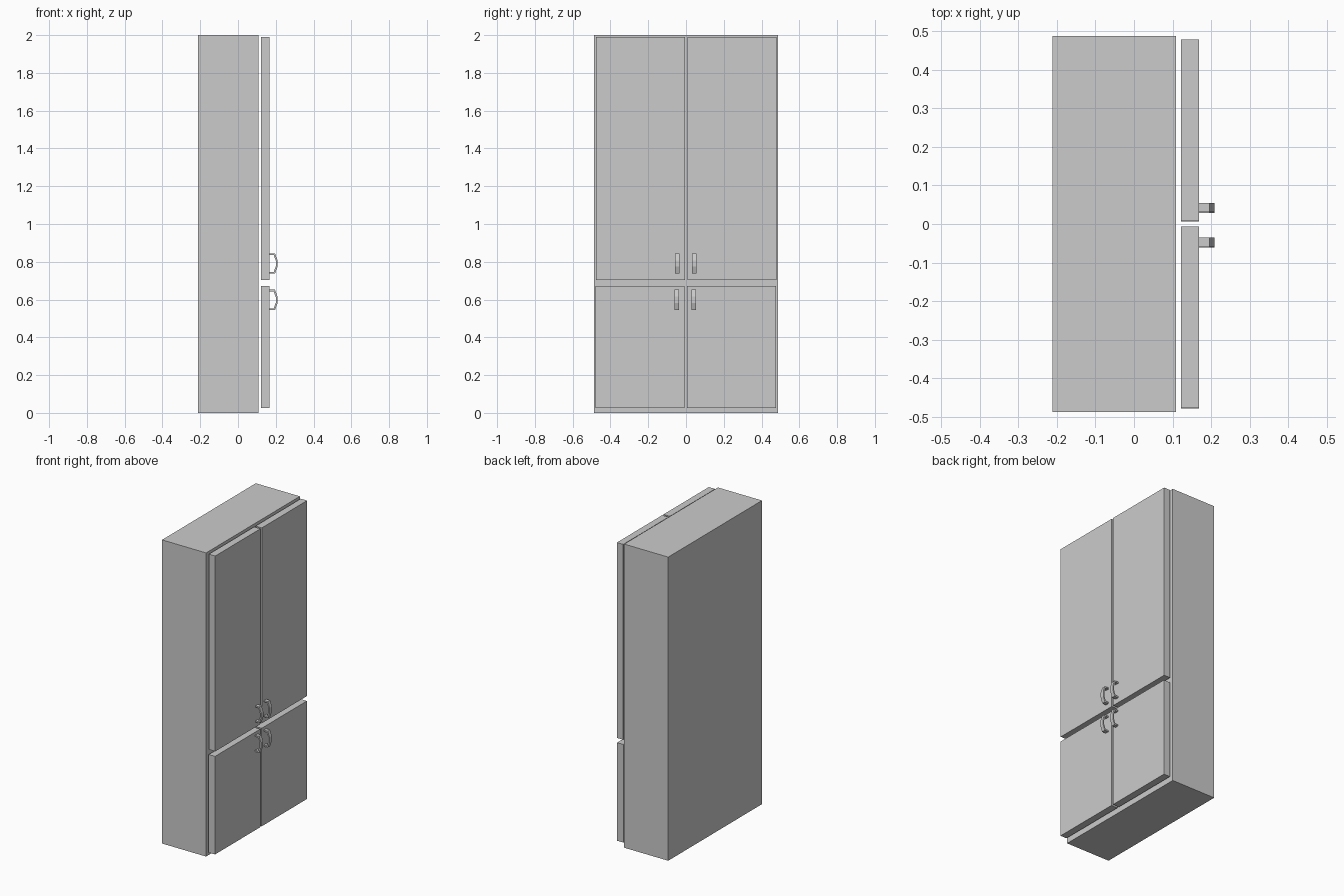
import bpy, bmesh

if "Cube" in bpy.data.objects:
    bpy.data.objects.remove(bpy.data.objects["Cube"])


def make_object(name, bm):
    bmesh.ops.recalc_face_normals(bm, faces=bm.faces[:])
    mesh = bpy.data.meshes.new(name)
    bm.to_mesh(mesh)
    bm.free()
    obj = bpy.data.objects.new(name, mesh)
    bpy.context.collection.objects.link(obj)
    return obj


def box(name, x, y, z):
    bm = bmesh.new()
    bmesh.ops.create_cube(bm, size=1)
    for v in bm.verts:
        for i, (lo, hi) in enumerate((x, y, z)):
            v.co[i] = hi if v.co[i] > 0 else lo
    return make_object(name, bm)


def handle(name, y, z, width=0.024):
    # Bowed bar: outer and inner half outlines as (x, height), mirrored in z
    outer = [(0.167, 0.054), (0.196, 0.054), (0.209, 0.017)]
    inner = [(0.167, 0.045), (0.189, 0.045), (0.200, 0.015)]
    outer += [(px, -pz) for px, pz in reversed(outer)]
    inner += [(px, -pz) for px, pz in reversed(inner)]
    bm = bmesh.new()
    rows = [[bm.verts.new((px, y - width / 2, z + pz)) for px, pz in line]
            for line in (outer, inner)]
    for i in range(len(outer) - 1):
        bm.faces.new((rows[0][i], rows[0][i + 1], rows[1][i + 1], rows[1][i]))
    ext = bmesh.ops.extrude_face_region(bm, geom=bm.faces[:], use_keep_orig=True)
    moved = [g for g in ext["geom"] if isinstance(g, bmesh.types.BMVert)]
    bmesh.ops.translate(bm, verts=moved, vec=(0, width, 0))
    return make_object(name, bm)


# Cabinet body
box("cabinet_body", (-0.212, 0.109), (-0.488, 0.488), (0, 2))

# Doors and their handles: level, door z range, handle height, y ranges
levels = [
    ("upper", (0.704, 1.991), 0.791, (-0.477, -0.006), (0.008, 0.479)),
    ("lower", (0.026, 0.672), 0.598, (-0.479, -0.008), (0.006, 0.477)),
]
for level, z_range, handle_z, left, right in levels:
    for side, y_range, handle_y in (("left", left, left[1] - 0.041),
                                    ("right", right, right[0] + 0.035)):
        box(f"{level}_{side}_door", (0.122, 0.168), y_range, z_range)
        handle(f"{level}_{side}_handle", handle_y, handle_z)
